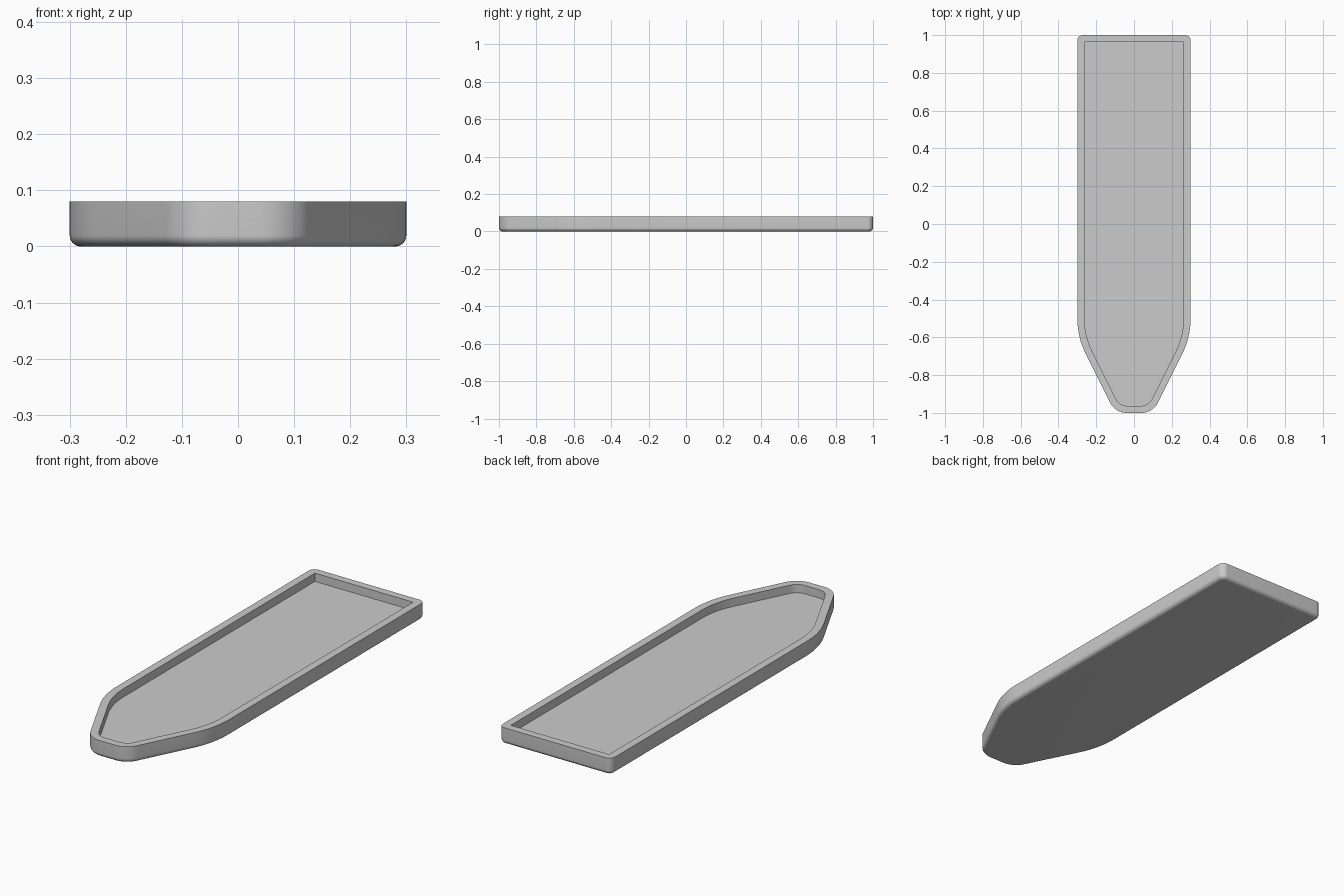
import bpy, bmesh, math
from mathutils import Vector

if "Cube" in bpy.data.objects:
    bpy.data.objects.remove(bpy.data.objects["Cube"])

HEIGHT, FLOOR, WALL, EDGE = 0.08, 0.04, 0.0375, 0.02
# sharp plan corners (counter-clockwise) with fillet radius
CORNERS = [(0.3, 1, 0.03), (-0.3, 1, 0.03), (-0.3, -0.6, 0.44),
           (-0.1, -1, 0.1), (0.1, -1, 0.1), (0.3, -0.6, 0.44)]
STEPS = 14


def outline(inset):
    """Rounded plan outline moved inward by inset, constant point count."""
    pts, n = [], len(CORNERS)
    for i in range(n):
        p, prev, nxt = (Vector(CORNERS[k % n][:2]) for k in (i, i - 1, i + 1))
        d0, d1 = (p - prev).normalized(), (nxt - p).normalized()
        n0 = Vector((-d0.y, d0.x))          # inward normal
        half = d0.angle(d1) / 2
        inward = (n0 + Vector((-d1.y, d1.x))).normalized()
        r = max(CORNERS[i][2] - inset, 0.0)
        centre = p + inward * (inset + r) / math.cos(half)
        a0 = math.atan2(-n0.y, -n0.x)
        for s in range(STEPS + 1):
            a = a0 + 2 * half * s / STEPS
            pts.append(centre + Vector((math.cos(a), math.sin(a))) * r)
    return pts


bm = bmesh.new()
# cross-section: (inset, height) from underside, round the edge, up, over the rim, down to the floor
section = [(EDGE * (1 - math.sin(t)), EDGE * (1 - math.cos(t)))
           for t in (math.pi / 2 * k / 8 for k in range(9))]
section += [(0, HEIGHT), (WALL, HEIGHT), (WALL, FLOOR)]
loops = [[bm.verts.new((p.x, p.y, z)) for p in outline(inset)] for inset, z in section]
for a, b in zip(loops, loops[1:]):
    for i in range(len(a)):
        j = (i + 1) % len(a)
        bm.faces.new((a[i], a[j], b[j], b[i]))
bm.faces.new(loops[0][::-1])   # underside
bm.faces.new(loops[-1])        # tray floor
bmesh.ops.remove_doubles(bm, verts=bm.verts, dist=1e-5)
bmesh.ops.recalc_face_normals(bm, faces=bm.faces)

mesh = bpy.data.meshes.new("tray")
bm.to_mesh(mesh)
bm.free()
tray = bpy.data.objects.new("tray", mesh)
bpy.context.collection.objects.link(tray)

mat = bpy.data.materials.new("plain grey")
mat.diffuse_color = (0.6, 0.6, 0.6, 1)
mat.use_nodes = True
mat.node_tree.nodes["Principled BSDF"].inputs["Base Color"].default_value = mat.diffuse_color
mesh.materials.append(mat)

bpy.context.view_layer.objects.active = tray
tray.select_set(True)
bpy.ops.object.shade_smooth_by_angle(angle=math.radians(35))
